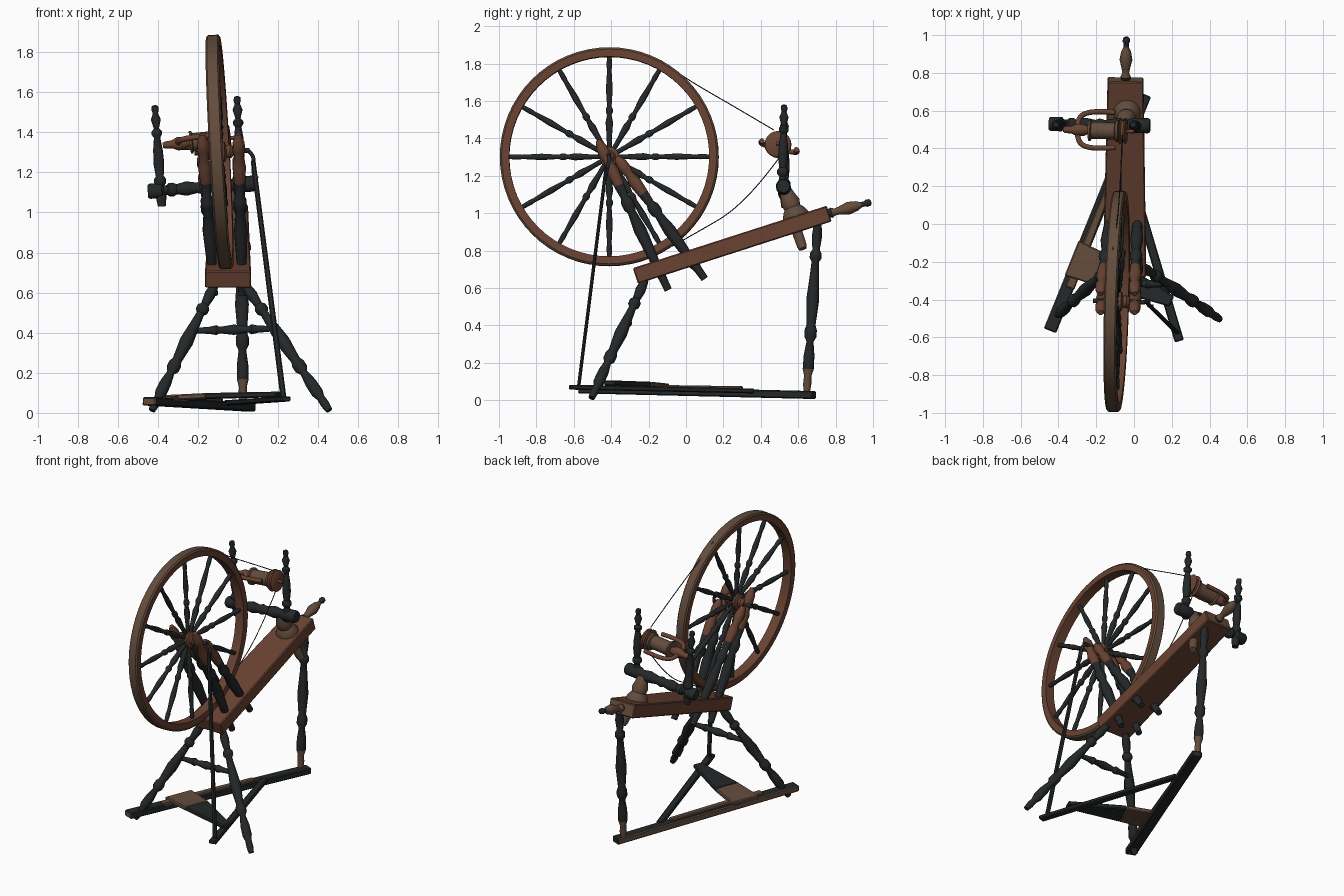
import bpy, bmesh, math
from mathutils import Vector, Matrix

cube = bpy.data.objects.get("Cube")
if cube:
    bpy.data.objects.remove(cube, do_unlink=True)


def material(name, rgb):
    m = bpy.data.materials.new(name)
    m.use_nodes = True
    m.diffuse_color = (*rgb, 1)
    m.node_tree.nodes["Principled BSDF"].inputs["Base Color"].default_value = (*rgb, 1)
    return m


DARK, RED, TAN = 0, 1, 2
MATS = [material("dark wood", (0.018, 0.021, 0.022)),
        material("red brown wood", (0.14, 0.055, 0.032)),
        material("worn tan wood", (0.125, 0.073, 0.046))]
made = []


def finish(name, bm, smooth=True):
    bmesh.ops.recalc_face_normals(bm, faces=bm.faces)
    me = bpy.data.meshes.new(name)
    bm.to_mesh(me)
    bm.free()
    for m in MATS:
        me.materials.append(m)
    ob = bpy.data.objects.new(name, me)
    bpy.context.collection.objects.link(ob)
    if smooth:
        made.append(ob)
    return ob


def turned(name, p0, p1, profile, colour=DARK, sides=12, tint=None):
    """Lathe a profile of (fraction, radius) pairs along the line p0 to p1."""
    p0, p1 = Vector(p0), Vector(p1)
    rot = (p1 - p0).to_track_quat('Z', 'Y')
    bm = bmesh.new()
    rings = []
    for t, r in profile:
        c = p0.lerp(p1, t)
        rings.append([bm.verts.new(c + rot @ Vector((r * math.cos(a), r * math.sin(a), 0)))
                      for a in (math.tau * i / sides for i in range(sides))])
    for (t0, _), (t1, _), a, b in zip(profile, profile[1:], rings, rings[1:]):
        for i in range(sides):
            j = (i + 1) % sides
            f = bm.faces.new((a[i], a[j], b[j], b[i]))
            f.material_index = tint((t0 + t1) / 2) if tint else colour
    for ring, t in ((rings[0], 0), (rings[-1], 1)):
        bm.faces.new(ring).material_index = tint(t) if tint else colour
    return finish(name, bm)


def plank(name, p0, p1, w0, w1, h, colour=DARK, ref=(0, 0, 1), rule=None, bevel=0.006):
    """Tapered bar from p0 to p1, w0 to w1 wide and h thick."""
    p0, p1 = Vector(p0), Vector(p1)
    d = (p1 - p0).normalized()
    side = d.cross(Vector(ref)).normalized()
    up = side.cross(d)
    bm = bmesh.new()
    ends = [[bm.verts.new(p + side * (sx * w / 2) + up * (sz * h / 2))
             for sx, sz in ((-1, -1), (1, -1), (1, 1), (-1, 1))]
            for p, w in ((p0, w0), (p1, w1))]
    for i in range(4):
        j = (i + 1) % 4
        bm.faces.new((ends[0][i], ends[0][j], ends[1][j], ends[1][i]))
    for e in ends:
        bm.faces.new(e)
    bmesh.ops.bevel(bm, geom=bm.edges[:], offset=bevel, segments=1, affect='EDGES')
    bmesh.ops.recalc_face_normals(bm, faces=bm.faces)
    for f in bm.faces:
        f.material_index = rule(f) if rule else colour
    return finish(name, bm, False)


def tube(name, pts, r, colour, sides=3):
    cu = bpy.data.curves.new(name, 'CURVE')
    cu.dimensions = '3D'
    cu.bevel_depth, cu.bevel_resolution = r, sides
    cu.use_fill_caps = True
    sp = cu.splines.new('NURBS')
    sp.points.add(len(pts) - 1)
    for q, p in zip(sp.points, pts):
        q.co = (*p, 1)
    sp.order_u, sp.use_endpoint_u = 3, True
    cu.materials.append(MATS[colour])
    ob = bpy.data.objects.new(name, cu)
    bpy.context.collection.objects.link(ob)


# Turned profiles
LEG = [(0, .02), (.08, .028), (.16, .02), (.18, .032), (.21, .032), (.23, .02), (.3, .024),
       (.45, .035), (.6, .024), (.63, .033), (.67, .033), (.7, .019), (.78, .029), (.86, .03),
       (.9, .02), (.95, .022), (1, .017)]
POST = [(0, .02), (.08, .022), (.12, .03), (.16, .02), (.22, .026), (.4, .034), (.52, .022),
        (.55, .033), (.59, .033), (.62, .022), (.7, .028), (.8, .034), (.86, .022),
        (.9, .032), (.95, .03), (1, .014)]
MAIDEN = [(0, .02), (.1, .027), (.2, .018), (.23, .03), (.27, .03), (.3, .02), (.42, .027),
          (.56, .024), (.68, .016), (.71, .026), (.74, .026), (.77, .013), (.86, .025),
          (.92, .013), (.95, .018), (.99, .016), (1, .008)]

# Sloping bench with tail handle
bench_rule = lambda f: TAN if f.normal.y > .9 else RED
plank("bench", (-.05, -.27, .665), (-.045, .765, .998), .23, .19, .088, rule=bench_rule)
turned("tail_handle", (-.045, .75, .995), (-.04, .99, 1.06),
       [(0, .018), (.12, .028), (.2, .018), (.3, .022), (.5, .034), (.68, .026), (.78, .014),
        (.86, .014), (.9, .02), (.97, .018), (1, .01)],
       tint=lambda t: TAN if .15 < t < .76 else DARK)

# Legs and stretcher
turned("front_leg_right", (-.115, -.22, .64), (-.43, -.505, .012), LEG)
turned("front_leg_left", (.035, -.22, .64), (.455, -.505, .012), LEG)
turned("back_leg", (.015, .705, .95), (.025, .645, .04), LEG,
       tint=lambda t: TAN if t > .87 else DARK)
turned("leg_stretcher", (-.22, -.31, .41), (.18, -.32, .42),
       [(0, .013), (.2, .018), (.28, .025), (.32, .016), (.5, .026), (.68, .016), (.72, .025),
        (.8, .018), (1, .013)])

# Floor beam and treadle
side_rule = lambda f: TAN if f.normal.x < -.5 or f.normal.y < -.7 else DARK
plank("floor_beam", (-.445, -.565, .058), (.06, .685, .028), .07, .065, .042, rule=side_rule)
plank("treadle_pivot", (-.34, -.34, .07), (-.09, .3, .06), .05, .035, .03, TAN)
plank("treadle_arm", (.24, -.62, .07), (-.05, .36, .05), .05, .045, .026)
plank("treadle_board", (-.33, -.18, .075), (-.13, -.26, .085), .2, .17, .028, TAN)
plank("treadle_board_end", (-.13, -.26, .085), (.2, -.41, .092), .17, .06, .028)

# Wheel posts and braces with worn tops
worn = lambda t: RED if t > .74 else DARK
for side, x0, x1 in (("right", -.12, -.178), ("left", .022, .002)):
    turned("wheel_post_" + side, (x0, -.095, .59), (x1, -.47, 1.39), POST, tint=worn)
    turned("wheel_brace_" + side, (x0, .1, .65), (x1, -.37, 1.3), POST, tint=worn)

# Wheel, slightly leaning
axis = Vector((1, -.03, .056)).normalized()
fore = Vector((0, 1, 0)) - axis * axis.y
fore.normalize()
centre = Vector((-.092, -.41, 1.302))
top = axis.cross(fore)


def at_wheel(x, r=0, a=0):
    return centre + axis * x + (fore * math.cos(a) + top * math.sin(a)) * r


bm = bmesh.new()
SEG = 64
RIM = [(-.032, .535), (.032, .535), (.034, .575), (.026, .585), (-.026, .585), (-.034, .575)]
loops = [[bm.verts.new(at_wheel(x, r, math.tau * i / SEG)) for x, r in RIM] for i in range(SEG)]
for i in range(SEG):
    a, b = loops[i], loops[(i + 1) % SEG]
    for k in range(len(RIM)):
        n = (k + 1) % len(RIM)
        f = bm.faces.new((a[k], a[n], b[n], b[k]))
        f.material_index = RED if k in (0, 1, 5) else TAN
finish("wheel_rim", bm)

SPOKE = [(0, .013), (.15, .014), (.3, .02), (.38, .012), (.41, .019), (.44, .019), (.47, .012),
         (.65, .018), (.85, .012), (.9, .015), (1, .012)]
for i in range(12):
    a = math.tau * i / 12
    turned("spoke", at_wheel(0, .03, a), at_wheel(0, .54, a), SPOKE, sides=10)
turned("wheel_hub", at_wheel(-.07), at_wheel(.07),
       [(0, .022), (.12, .035), (.25, .03), (.32, .052), (.68, .052), (.75, .03), (.88, .035),
        (1, .022)], RED, 20)
turned("axle", at_wheel(-.125), at_wheel(.15), [(0, .012), (1, .012)])

# Crank and footman rod
tube("crank", [at_wheel(.14), (.075, -.41, 1.29), (.08, -.42, 1.24), (.075, -.435, 1.18),
               (.1, -.435, 1.17)], .01, DARK)
plank("footman", (.075, -.425, 1.26), (.228, -.575, .065), .024, .03, .018, ref=(0, 1, 0))

# Flyer support: base collar, underside peg, cross bar and uprights
turned("support_collar", (-.035, .6, .95), (-.045, .53, 1.13),
       [(0, .07), (.2, .073), (.35, .06), (.45, .045), (.6, .052), (.8, .04), (1, .03)], TAN, 20)
turned("support_peg", (-.02, .56, 1.0), (.045, .625, .81), [(0, .03), (.9, .027), (1, .022)], TAN)
turned("support_bar", (-.45, .53, 1.105), (.085, .52, 1.145),
       [(0, .032), (.02, .038), (.13, .038), (.15, .024), (.18, .024), (.2, .034), (.24, .034),
        (.27, .025), (.36, .036), (.46, .026), (.5, .034), (.55, .026), (.68, .038), (.78, .028),
        (.82, .04), (.98, .04), (1, .034)], sides=16)
turned("maiden_right", (-.38, .53, 1.03), (-.415, .525, 1.535), MAIDEN)
turned("maiden_left", (.015, .515, 1.1), (-.005, .525, 1.58), MAIDEN)

# Bobbin, flyer and whorl
b0, b1 = Vector((-.375, .5, 1.335)), Vector((0, .49, 1.375))
turned("spindle", b0, b1,
       [(0, .012), (.03, .018), (.12, .02), (.2, .034), (.3, .03), (.4, .012), (1, .01)], RED)
turned("bobbin", b0.lerp(b1, .36), b0.lerp(b1, .78),
       [(0, .056), (.07, .056), (.1, .045), (.88, .045), (.92, .058), (1, .058)], TAN, 20)
turned("whorl", b0.lerp(b1, .79), b0.lerp(b1, .9),
       [(0, .06), (.15, .072), (.35, .058), (.65, .058), (.85, .07), (1, .06)], RED, 20)
mid = b0.lerp(b1, .2)
for s in (-1, 1):
    tube("flyer_arm", [mid + Vector((dx, s * dy, -s * dy * .25 + dx * .1))
                       for dx, dy in ((0, 0), (0, .045), (.03, .088), (.12, .1), (.2, .092))],
         .014, RED)

# Drive cord
tube("drive_cord_top", [at_wheel(0, .585, math.radians(62)), (-.09, -.02, 1.73), (-.07, .25, 1.575),
                        (-.06, .47, 1.445)], .003, DARK, 1)
tube("drive_cord_bottom", [at_wheel(0, .585, math.radians(-55)), (-.07, .02, .875), (-.07, .32, 1.05),
                           (-.06, .5, 1.3)], .003, DARK, 1)

# Smooth turned parts
bpy.ops.object.select_all(action='DESELECT')
for ob in made:
    ob.select_set(True)
bpy.context.view_layer.objects.active = made[0]
bpy.ops.object.shade_smooth_by_angle(angle=math.radians(40))
